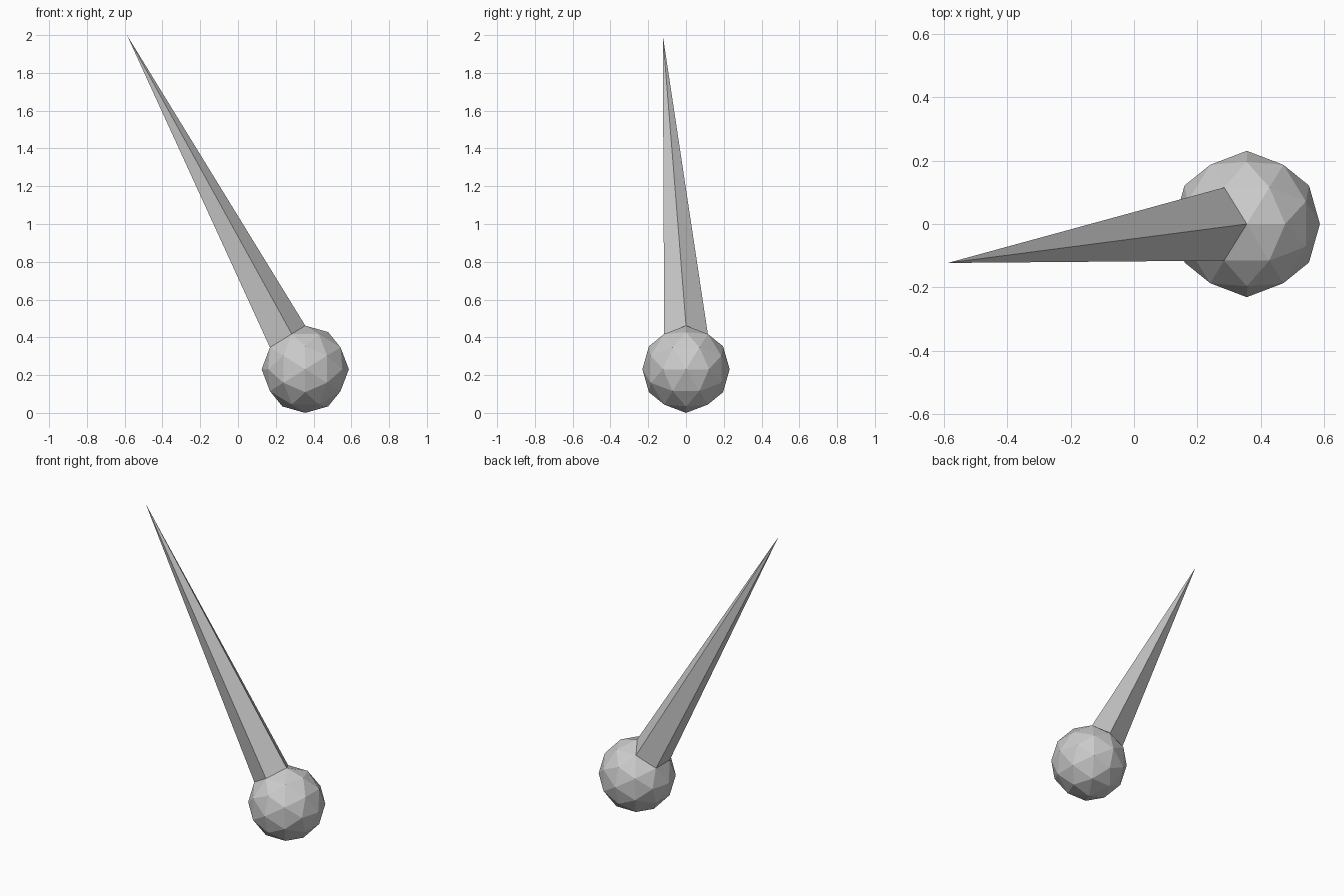
import bpy, bmesh
from mathutils import Vector

if "Cube" in bpy.data.objects:
    bpy.data.objects.remove(bpy.data.objects["Cube"])

RADIUS = 0.231
CENTRE = Vector((0.356, 0, 0.231))
TIP = Vector((-0.588, -0.123, 2.0))
PHI = (1 + 5 ** 0.5) / 2

# Icosahedron corners, aligned to the axes
corners = []
for a in (-1, 1):
    for b in (-PHI, PHI):
        corners += [Vector((a, 0, b)), Vector((b, a, 0)), Vector((0, b, a))]

# Edge midpoints give the 80-sided ball
points = list(corners)
for i, p in enumerate(corners):
    for q in corners[i + 1:]:
        if (p - q).length < 2.1:
            points.append((p + q) / 2)

bm = bmesh.new()
for p in points:
    bm.verts.new(p.normalized())
bmesh.ops.convex_hull(bm, input=bm.verts[:])

# Pull one corner out into the long spike
pulled = Vector((-1, 0, PHI)).normalized()
spike = min(bm.verts, key=lambda v: (v.co - pulled).length)
for v in bm.verts:
    v.co = TIP if v is spike else CENTRE + v.co * RADIUS
bmesh.ops.recalc_face_normals(bm, faces=bm.faces[:])

mesh = bpy.data.meshes.new("spiked_ball")
bm.to_mesh(mesh)
bm.free()
grey = bpy.data.materials.new("light grey")
grey.diffuse_color = (0.6, 0.6, 0.6, 1)
grey.use_nodes = True
grey.node_tree.nodes["Principled BSDF"].inputs["Base Color"].default_value = grey.diffuse_color
mesh.materials.append(grey)
bpy.context.collection.objects.link(bpy.data.objects.new("spiked_ball", mesh))
